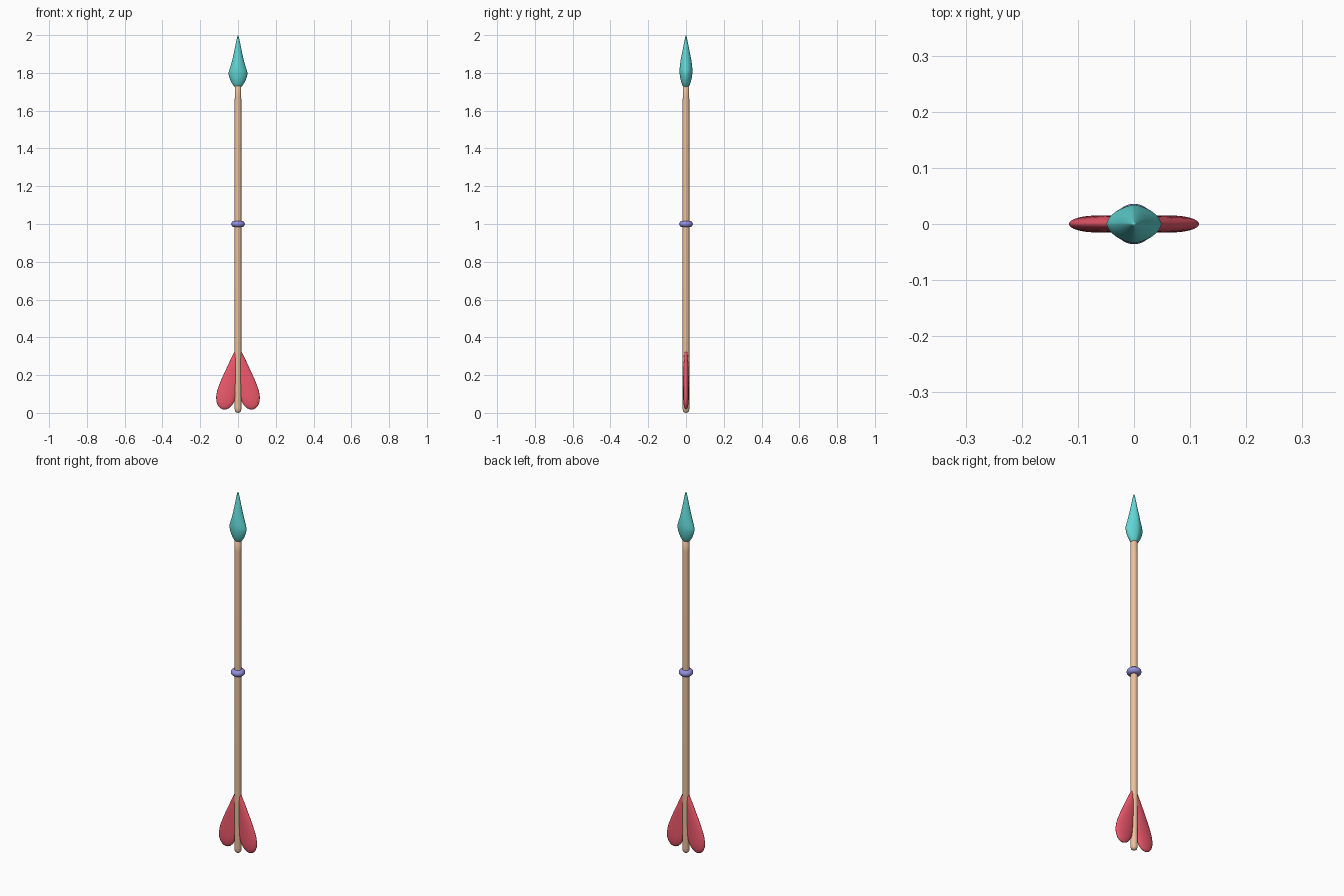
import bpy, bmesh
from math import sin, cos, pi, radians
from mathutils import Matrix

if "Cube" in bpy.data.objects:
    bpy.data.objects.remove(bpy.data.objects["Cube"])


def colour(obj, name, rgb):
    mat = bpy.data.materials.get(name) or bpy.data.materials.new(name)
    mat.diffuse_color = (*rgb, 1)
    mat.use_nodes = True
    mat.node_tree.nodes["Principled BSDF"].inputs["Base Color"].default_value = mat.diffuse_color
    obj.data.materials.append(mat)


def spow(v, p):
    return (abs(v) ** p) * (1 if v >= 0 else -1)


def loft(name, sections, sides=32, power=1.0, matrix=Matrix()):
    """Skin stacked oval sections (z, half width x, half depth y); zero width is a point."""
    bm = bmesh.new()
    rings = []
    for z, rx, ry in sections:
        if rx == 0:
            rings.append([bm.verts.new((0, 0, z))])
            continue
        rings.append([bm.verts.new((rx * spow(cos(2 * pi * i / sides), power),
                                    ry * spow(sin(2 * pi * i / sides), power), z))
                      for i in range(sides)])
    for a, b in zip(rings, rings[1:]):
        for i in range(sides):
            j = (i + 1) % sides
            quad = [a[i % len(a)], a[j % len(a)], b[j % len(b)], b[i % len(b)]]
            bm.faces.new(list(dict.fromkeys(quad)))
    bm.transform(matrix)
    bmesh.ops.recalc_face_normals(bm, faces=bm.faces)
    mesh = bpy.data.meshes.new(name)
    bm.to_mesh(mesh)
    bm.free()
    mesh.shade_smooth()
    obj = bpy.data.objects.new(name, mesh)
    bpy.context.collection.objects.link(obj)
    return obj


# Wooden shaft with a rounded butt
shaft = loft("shaft", [(z, r, r) for z, r in [
    (0, 0), (0.002, 0.008), (0.007, 0.014), (0.015, 0.017), (0.03, 0.018),
    (1.64, 0.018), (1.67, 0.017), (1.75, 0.017), (1.76, 0)]], 24)
colour(shaft, "wood", (0.85, 0.53, 0.33))

# Leaf-shaped head with soft side edges
head = loft("arrowhead", [
    (1.72, 0, 0), (1.722, 0.012, 0.010), (1.73, 0.022, 0.017), (1.75, 0.035, 0.025),
    (1.77, 0.044, 0.030), (1.79, 0.049, 0.033), (1.805, 0.049, 0.034),
    (1.82, 0.045, 0.034), (1.84, 0.038, 0.032), (1.87, 0.030, 0.028),
    (1.90, 0.023, 0.022), (1.94, 0.015, 0.014), (1.97, 0.009, 0.008),
    (1.99, 0.004, 0.004), (2.0, 0, 0)], 40, 1.22)
colour(head, "teal", (0.12, 0.68, 0.67))

# Binding ring at mid shaft
bpy.ops.mesh.primitive_torus_add(location=(0, 0, 1), major_radius=0.019, minor_radius=0.017,
                                 major_segments=40, minor_segments=16)
ring = bpy.context.object
ring.name = "binding_ring"
ring.data.shade_smooth()
colour(ring, "blue", (0.28, 0.28, 0.72))

# Pair of teardrop feathers splayed from the shaft
feather = [(0, 0, 0), (-0.006, 0.006, 0.005), (-0.03, 0.013, 0.009), (-0.08, 0.024, 0.012),
           (-0.13, 0.034, 0.014), (-0.18, 0.044, 0.015), (-0.22, 0.050, 0.015),
           (-0.25, 0.052, 0.015), (-0.28, 0.050, 0.015), (-0.305, 0.042, 0.013),
           (-0.322, 0.030, 0.010), (-0.332, 0.016, 0.006), (-0.336, 0, 0)]
for side, label in ((1, "right"), (-1, "left")):
    place = Matrix.Translation((side * 0.002, 0, 0.345)) @ Matrix.Rotation(radians(-13.5 * side), 4, 'Y')
    obj = loft(label + "_feather", feather, 32, 1.0, place)
    colour(obj, "red", (0.86, 0.10, 0.15))
